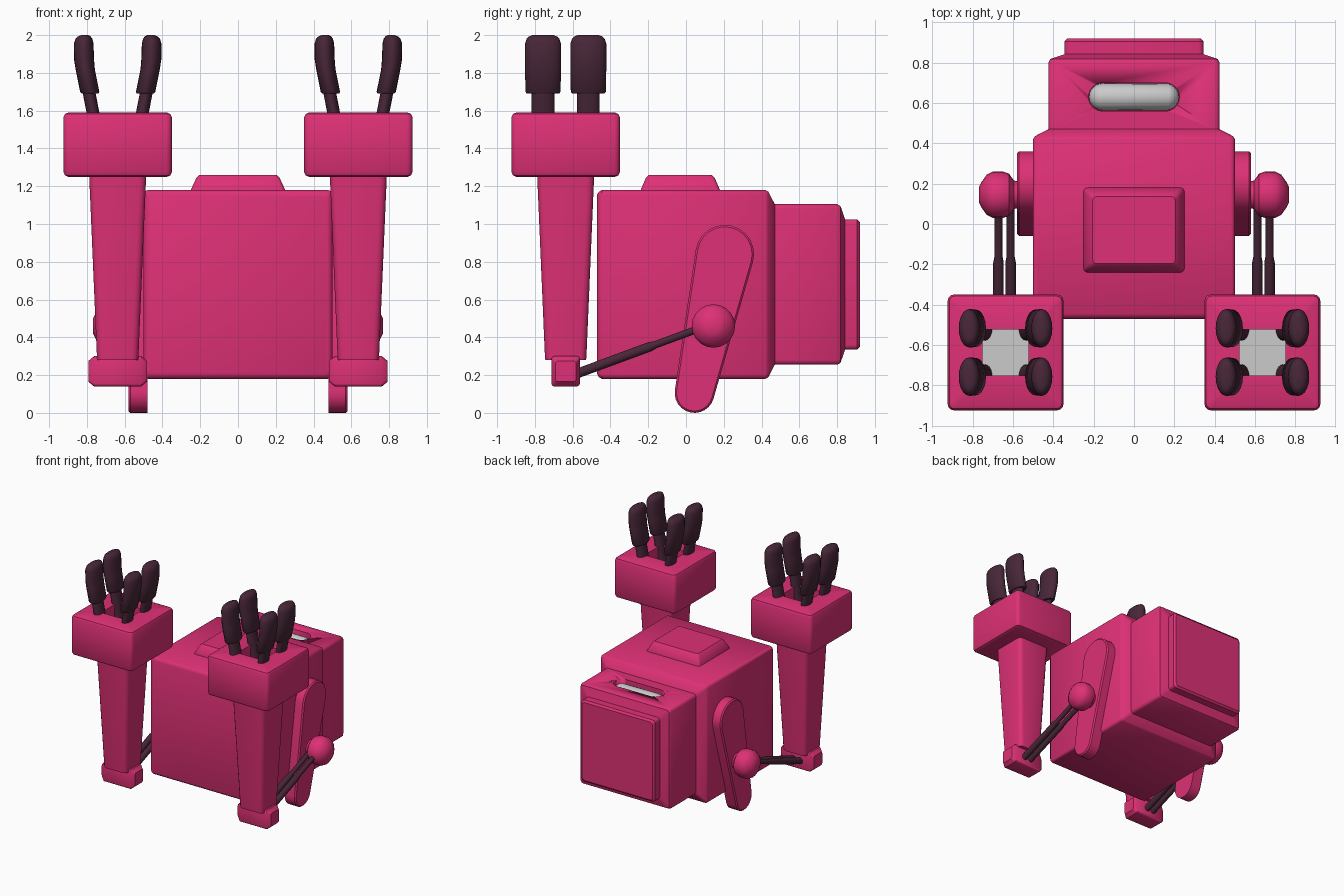
import bpy, bmesh
from math import sin, cos, pi, radians, atan2, acos, hypot
from mathutils import Vector

if "Cube" in bpy.data.objects:
    bpy.data.objects.remove(bpy.data.objects["Cube"])


def material(name, color):
    m = bpy.data.materials.new(name)
    m.diffuse_color = color
    m.use_nodes = True
    m.node_tree.nodes["Principled BSDF"].inputs["Base Color"].default_value = m.diffuse_color
    return m


PINK = material("pink", (0.73, 0.03, 0.18, 1))
DARK = material("dark", (0.065, 0.02, 0.04, 1))


def loft(name, rings, mat=None, mirror=False, angle=35):
    """Skin a list of equal-length point rings and cap both ends."""
    bm = bmesh.new()
    vs = [[bm.verts.new(p) for p in r] for r in rings]
    n = len(rings[0])
    for a, b in zip(vs, vs[1:]):
        for i in range(n):
            j = (i + 1) % n
            bm.faces.new((a[i], a[j], b[j], b[i]))
    bm.faces.new(vs[0][::-1])
    bm.faces.new(vs[-1])
    bmesh.ops.recalc_face_normals(bm, faces=bm.faces)
    me = bpy.data.meshes.new(name)
    bm.to_mesh(me)
    bm.free()
    ob = bpy.data.objects.new(name, me)
    bpy.context.collection.objects.link(ob)
    if mat:
        me.materials.append(mat)
    bpy.ops.object.select_all(action='DESELECT')
    bpy.context.view_layer.objects.active = ob
    ob.select_set(True)
    bpy.ops.object.shade_smooth_by_angle(angle=radians(angle))
    if mirror:
        ob.modifiers.new("mirror", 'MIRROR').use_bisect_axis[0] = False
    return ob


def rrect(hx, hy, r, n=3):
    """Rounded rectangle outline centred on the origin."""
    pts = []
    for k, (sx, sy) in enumerate(((1, 1), (-1, 1), (-1, -1), (1, -1))):
        for i in range(n + 1):
            t = pi / 2 * (k + i / n)
            pts.append((sx * (hx - r) + r * cos(t), sy * (hy - r) + r * sin(t)))
    return pts


def ellipse(rx, ry, n=20):
    return [(rx * cos(2 * pi * i / n), ry * sin(2 * pi * i / n)) for i in range(n)]


def flat(outline, x, y, z):
    return [(x + a, y + b, z) for a, b in outline]


def upright(outline, y, z):
    return [(a, y, z + b) for a, b in outline]


def sideways(outline, x, y, z):
    return [(x, y + a, z + b) for a, b in outline]


# Body: stepped square block running front to back
steps = [(-.47, .475), (-.462, .49), (-.445, .5), (.42, .5), (.435, .492), (.47, .425),
         (.80, .425), (.818, .415), (.842, .345), (.905, .345), (.92, .33)]
body = loft("body", [upright(rrect(h, h, .025), y, .68) for y, h in steps], PINK)

# Raised panel on top of the body
loft("top_panel", [flat(rrect(a, b, .02), 0, -.03, z) for z, a, b in
     ((1.15, .25, .21), (1.18, .25, .21), (1.245, .22, .182), (1.26, .205, .167))], PINK)


# Recessed slot with a grey grip bar
def stadium():
    return rrect(.225, .07, .0699, 8)


slot = loft("slot_cutter", [flat(stadium(), 0, .63, z) for z in (1.02, 1.2)])
slot.hide_render = True
slot.hide_viewport = True
cut = body.modifiers.new("slot", 'BOOLEAN')
cut.object = slot
cut.operation = 'DIFFERENCE'
cut.solver = 'EXACT'
bar = []
for i in range(13):
    t = pi * (i + .3) / 12.6
    x, r = -cos(t), sin(t) * .068
    bar.append(sideways(ellipse(r, r), (-.155 if i < 6.5 else .155) + .068 * x, .63, 1.03))
loft("grip_bar", bar)

# Slanted side plates: tapered capsule outline
B, T, rb, rt = Vector((.045, .105)), Vector((.205, .84)), .105, .155
d = T - B
base = atan2(d.y, d.x)
spread = acos((rb - rt) / d.length)


def plate_outline(inset):
    pts = []
    for c, r, a0, a1 in ((T, rt, base - spread, base + spread),
                         (B, rb, base + spread, base + 2 * pi - spread)):
        for i in range(13):
            t = a0 + (a1 - a0) * i / 12
            pts.append((c.x + (r - inset) * cos(t), c.y + (r - inset) * sin(t)))
    return pts


loft("side_plate", [sideways(plate_outline(i), x, 0, 0) for x, i in
     ((.48, 0), (.57, 0), (.58, .01))], PINK, True)

# Shoulder knob turned around the x axis
knob = [(.55, .065), (.595, .07), (.62, .105), (.65, .115), (.70, .115), (.73, .10), (.755, .065), (.768, .04)]
loft("shoulder", [sideways(ellipse(r, r), x, .145, .46) for x, r in knob], PINK, True)

# Twin rods from shoulder to elbow, thicker toward the elbow
P, Q = Vector((0, .12, .465)), Vector((0, -.64, .185))
axis = (Q - P).normalized()
side = Vector((1, 0, 0))
up = axis.cross(side)
for k, x in enumerate((.612, .672)):
    rings = [[P.lerp(Q, t) + side * (x + a) + up * b for a, b in ellipse(r, r, 14)]
             for t, r in ((0, .02), (.37, .02), (.41, .026), (1, .026))]
    loft(f"arm_rod_{k + 1}", rings, DARK, True)

# Elbow block, forearm and hand
HX, HY = .637, -.637
loft("elbow", [sideways(rrect(a, b, .015), HX + x, HY, .22) for x, a, b in
     ((-.155, .055, .055), (-.125, .075, .08), (.125, .075, .08), (.155, .055, .055))], PINK, True)
loft("forearm", [flat(rrect(h, h, .035), HX, HY, z) for z, h in
     ((.28, .108), (.30, .11), (1.26, .151))], PINK, True)
W = .287
hand = [(1.25, W - .025, .02), (1.258, W - .008, .025), (1.275, W, .03), (1.565, W, .03),
        (1.582, W - .008, .025), (1.59, W - .025, .02), (1.59, .115, .004), (1.43, .115, .004)]
loft("hand", [flat(rrect(h, h, r), HX, HY, z) for z, h, r in hand], PINK, True)
loft("palm_plate", [flat(rrect(.114, .114, .004), HX, HY, z) for z in (1.42, 1.435)], None, True)

# Four fingers per hand: narrow stem and thick outer segment
stem = [(1.44, .10, .034, .06), (1.60, .133, .034, .06), (1.74, .160, .034, .06)]
tip = [(1.69, .146, .044, .085), (1.70, .148, .051, .093), (1.82, .172, .051, .095), (1.87, .178, .053, .095),
       (1.955, .180, .052, .095), (1.98, .179, .045, .087), (1.993, .177, .034, .074), (2.0, .175, .018, .055)]
for sx in (-1, 1):
    for sy in (-1, 1):
        for part, prof in (("stem", stem), ("tip", tip)):
            loft(f"finger_{part}", [flat(ellipse(rx, ry), HX + sx * o, HY + sy * .12, z)
                                    for z, o, rx, ry in prof], DARK, True, 40)
